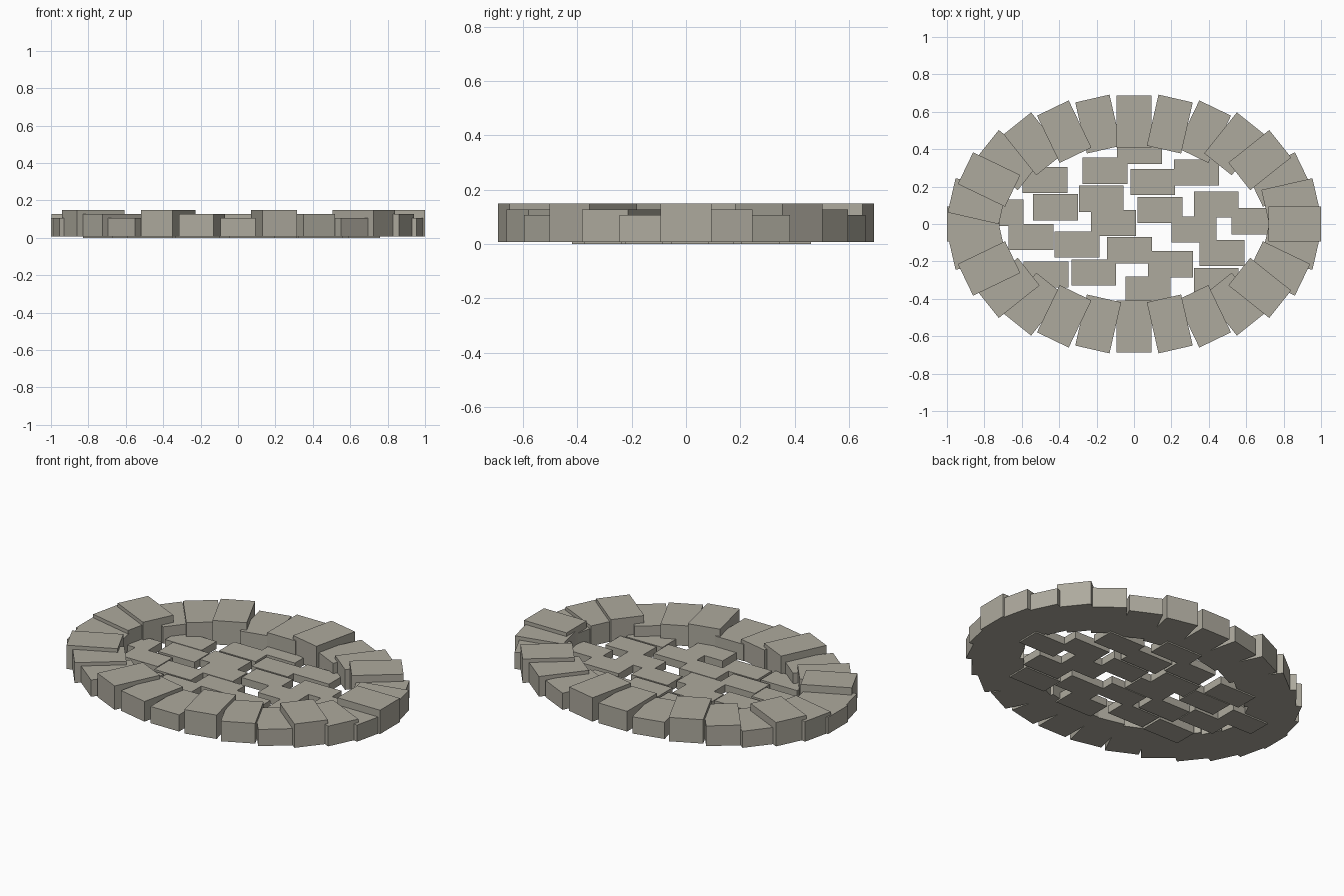
import bpy
import math

cube = bpy.data.objects.get("Cube")
if cube:
    bpy.data.objects.remove(cube, do_unlink=True)

# One weathered stone colour for everything
stone = bpy.data.materials.new("grey_stone")
stone.use_nodes = True
COLOUR = (0.42, 0.40, 0.34, 1.0)
stone.diffuse_color = COLOUR
stone.node_tree.nodes["Principled BSDF"].inputs["Base Color"].default_value = COLOUR


def block(name, x, y, size, z0, z1, turn=0.0):
    """Flat-faced box standing from z0 to z1, turned about z."""
    bpy.ops.mesh.primitive_cube_add(size=1, location=(x, y, (z0 + z1) / 2),
                                    rotation=(0, 0, turn))
    ob = bpy.context.object
    ob.name = name
    ob.scale = (size[0], size[1], z1 - z0)
    bpy.ops.object.transform_apply(location=False, rotation=False, scale=True)
    ob.data.materials.append(stone)
    return ob


# Border: kerb stones round an ellipse, in three repeating heights
COUNT = 28
FIRST = 15
TOPS = (0.107, 0.15, 0.128)
for n in range(COUNT):
    a = 2 * math.pi * (FIRST + n) / COUNT
    block(f"border_stone_{n + 1:02d}", 0.86 * math.cos(a), 0.548 * math.sin(a),
          (0.28, 0.188), 0.008, TOPS[n % 3], a)

# Floor: staggered paving slabs, some tucked under the border
SLABS = [
    (0.03, 0.39), (-0.155, 0.285), (0.10, 0.225), (0.335, 0.275),
    (-0.475, 0.235), (-0.42, 0.09), (-0.175, 0.135), (0.14, 0.075),
    (0.44, 0.105), (-0.11, 0.005), (-0.55, -0.07), (-0.305, -0.11),
    (-0.025, -0.14), (0.32, -0.03), (0.64, 0.015), (0.47, -0.155),
    (0.195, -0.215), (-0.215, -0.26), (0.075, -0.35), (-0.47, -0.27),
    (0.44, -0.305), (-0.71, 0.06),
]
for n, (x, y) in enumerate(SLABS):
    block(f"paving_slab_{n + 1:02d}", x, y, (0.24, 0.14), 0.0, 0.045)
